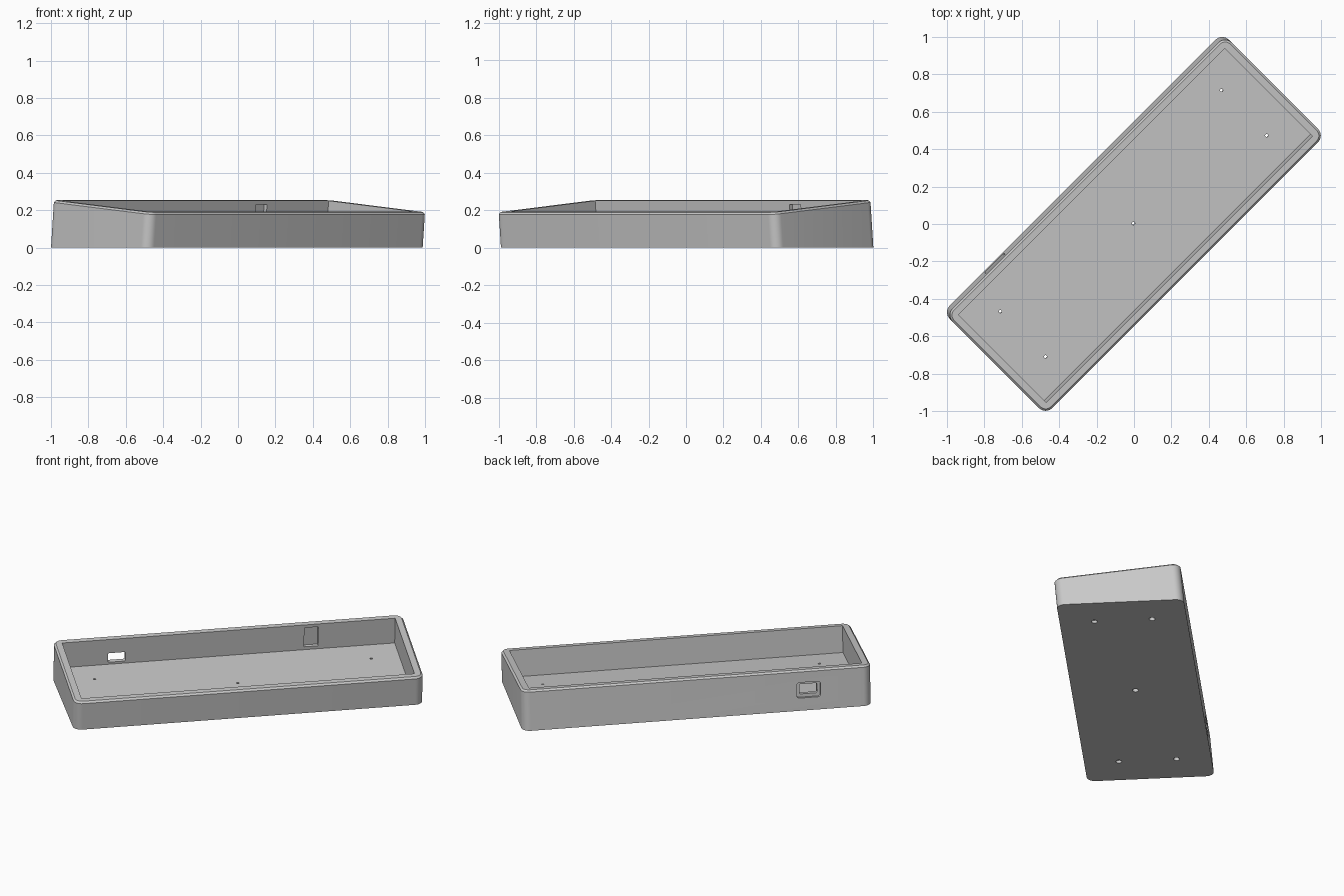
import bpy, bmesh, math
from mathutils import Matrix, Vector

if "Cube" in bpy.data.objects:
    bpy.data.objects.remove(bpy.data.objects["Cube"])

# Case frame: long axis turned 45 degrees, top plane tilted, n = 0 on the rim
TILT = math.radians(5.08)
FRAME = (Matrix.Rotation(math.radians(45), 4, 'Z')
         @ Matrix.Translation((0, -0.011, 0.2215))
         @ Matrix.Rotation(TILT, 4, 'X'))
FACE_BACK = Matrix.Rotation(math.radians(90), 4, 'X')  # prism axis along the case depth

grey = bpy.data.materials.new("case grey")
grey.diffuse_color = (0.58, 0.58, 0.58, 1)
grey.use_nodes = True
grey.node_tree.nodes["Principled BSDF"].inputs["Base Color"].default_value = grey.diffuse_color


def outline(w, h, r, seg=8):
    """Rounded rectangle, half sizes w and h, corner radius r."""
    if r <= 0:
        return [(w, h), (-w, h), (-w, -h), (w, -h)]
    pts = []
    for k, (sx, sy) in enumerate(((1, 1), (-1, 1), (-1, -1), (1, -1))):
        for i in range(seg + 1):
            a = math.pi / 2 * (k + i / seg)
            pts.append((sx * (w - r) + r * math.cos(a), sy * (h - r) + r * math.sin(a)))
    return pts


def loft(name, rings, place=Matrix(), ground_cut=False):
    """Closed solid through rings given as (half w, half h, radius, height)."""
    bm = bmesh.new()
    loops = [[bm.verts.new((x, y, z)) for x, y in outline(w, h, r)] for w, h, r, z in rings]
    n = len(loops[0])
    for a, b in zip(loops, loops[1:]):
        for i in range(n):
            j = (i + 1) % n
            bm.faces.new((a[i], a[j], b[j], b[i]))
    bm.faces.new(loops[0][::-1])
    bm.faces.new(loops[-1])
    bmesh.ops.remove_doubles(bm, verts=bm.verts, dist=1e-5)
    bm.transform(FRAME @ place)
    if ground_cut:
        geom = bm.verts[:] + bm.edges[:] + bm.faces[:]
        cut = bmesh.ops.bisect_plane(bm, geom=geom, plane_co=(0, 0, 0),
                                     plane_no=(0, 0, 1), clear_inner=True)
        edges = [e for e in cut['geom_cut'] if isinstance(e, bmesh.types.BMEdge)]
        bmesh.ops.holes_fill(bm, edges=edges, sides=0)
    bmesh.ops.recalc_face_normals(bm, faces=bm.faces)
    me = bpy.data.meshes.new(name)
    bm.to_mesh(me)
    bm.free()
    me.materials.append(grey)
    ob = bpy.data.objects.new(name, me)
    bpy.context.collection.objects.link(ob)
    return ob


def carve(target, cutter):
    cutter.hide_render = True
    bpy.context.view_layer.objects.active = target
    mod = target.modifiers.new("carve", 'BOOLEAN')
    mod.operation, mod.solver, mod.object = 'DIFFERENCE', 'EXACT', cutter
    bpy.ops.object.modifier_apply(modifier=mod.name)
    bpy.data.objects.remove(cutter)


def at(u, t, n):
    return Matrix.Translation(Vector((u, t, n)))


# Tray shell with chamfered rim and flat base
W, D, C = 1.055, 0.378, 0.011
tray = loft("tray", [(W, D, 0.05, -0.4), (W, D, 0.05, -C),
                     (W - C, D - C, 0.05 - C, 0)], ground_cut=True)

# Main cavity with a floor parallel to the rim
carve(tray, loft("cavity", [(1.006, 0.333, 0, -0.17), (1.006, 0.333, 0, 0.1)]))

# Cable port: shallow outer recess and a window through the back wall
carve(tray, loft("port_recess", [(0.072, 0.049, 0.016, -0.1), (0.072, 0.049, 0.016, 0.017)],
                 at(-0.675, 0.378, -0.127) @ FACE_BACK))
carve(tray, loft("port_window", [(0.053, 0.031, 0.008, -0.1), (0.053, 0.031, 0.008, 0.1)],
                 at(-0.675, 0.36, -0.125) @ FACE_BACK))

# Pocket in the inside of the back wall
carve(tray, loft("wall_pocket", [(0.042, 0.065, 0, -0.022), (0.042, 0.065, 0, 0.03)],
                 at(0.5, 0.333, -0.085) @ FACE_BACK))

# Screw holes, counterbored from below
for u, t in ((0, 0), (0.836, 0.172), (0.836, -0.172), (-0.836, 0.172), (-0.836, -0.172)):
    b, s = 0.018, 0.008
    carve(tray, loft("screw_hole", [(b, b, b, -0.35), (b, b, b, -0.188),
                                    (s, s, s, -0.188), (s, s, s, -0.1)], at(u, t, 0)))

# Smooth the rounded corners, keep edges sharp
bpy.ops.object.select_all(action='DESELECT')
tray.select_set(True)
bpy.context.view_layer.objects.active = tray
bpy.ops.object.shade_smooth_by_angle(angle=math.radians(30))
